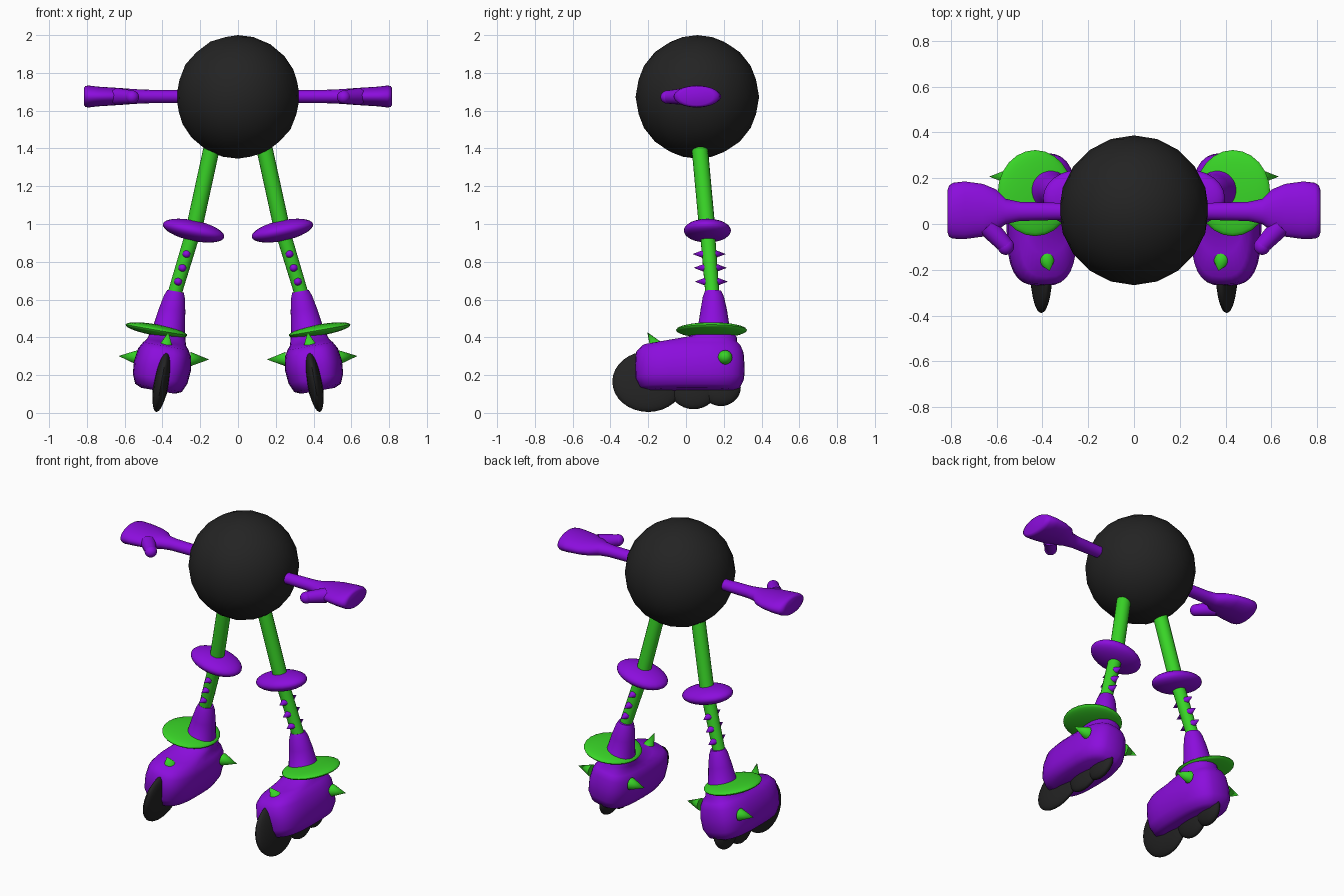
import bpy, bmesh, math
from mathutils import Matrix, Vector

cube = bpy.data.objects.get("Cube")
if cube:
    bpy.data.objects.remove(cube, do_unlink=True)


def material(name, rgb):
    m = bpy.data.materials.new(name)
    m.use_nodes = True
    m.diffuse_color = (*rgb, 1)
    m.node_tree.nodes["Principled BSDF"].inputs["Base Color"].default_value = (*rgb, 1)
    return m


BLACK = material("black", (0.017, 0.017, 0.017))
GREEN = material("green", (0.04, 0.66, 0.02))
PURPLE = material("purple", (0.26, 0.004, 0.72))


def finish(name, bm, mat, matrix, angle=50):
    """Place the mesh, fix its normals and shade it smooth."""
    bm.transform(matrix)
    bmesh.ops.recalc_face_normals(bm, faces=bm.faces)
    mesh = bpy.data.meshes.new(name)
    bm.to_mesh(mesh)
    bm.free()
    mesh.materials.append(mat)
    ob = bpy.data.objects.new(name, mesh)
    bpy.context.collection.objects.link(ob)
    bpy.ops.object.select_all(action="DESELECT")
    ob.select_set(True)
    bpy.context.view_layer.objects.active = ob
    bpy.ops.object.shade_smooth_by_angle(angle=math.radians(angle))
    return ob


def ellipsoid(name, mat, frame, center, radii):
    bm = bmesh.new()
    bmesh.ops.create_uvsphere(bm, u_segments=24, v_segments=16, radius=1)
    finish(name, bm, mat, frame @ Matrix.Translation(center) @ Matrix.Diagonal((*radii, 1)))


def cone(name, mat, frame, start, end, r1, r2, sides=16):
    """Cone or cylinder running from start to end."""
    start, end = Vector(start), Vector(end)
    axis = end - start
    bm = bmesh.new()
    bmesh.ops.create_cone(bm, cap_ends=True, segments=sides, radius1=r1, radius2=r2, depth=axis.length)
    turn = axis.to_track_quat("Z", "Y").to_matrix().to_4x4()
    finish(name, bm, mat, frame @ Matrix.Translation((start + end) / 2) @ turn)


def loft(name, mat, frame, rings, place, sides=32):
    """Skin superellipse rings; each is (height, shift, radius a, radius b, power)."""
    bm = bmesh.new()
    loops = []
    for h, shift, a, b, power in rings:
        loop = []
        for i in range(sides):
            t = math.tau * i / sides
            c, s = math.cos(t), math.sin(t)
            u = math.copysign(abs(c) ** (2 / power), c) * a
            v = math.copysign(abs(s) ** (2 / power), s) * b + shift
            loop.append(bm.verts.new(place(h, u, v)))
        loops.append(loop)
    for lo, hi in zip(loops, loops[1:]):
        for i in range(sides):
            j = (i + 1) % sides
            bm.faces.new((lo[i], lo[j], hi[j], hi[i]))
    bm.faces.new(loops[0])
    bm.faces.new(loops[-1])
    finish(name, bm, mat, frame, 60)


# Round body
bm = bmesh.new()
bmesh.ops.create_icosphere(bm, subdivisions=3, radius=0.327)
finish("body", bm, BLACK, Matrix.Translation((0, 0.06, 1.673)))

FOOT_RINGS = [
    (0.115, 0.03, 0.09, 0.22, 3), (0.13, 0.02, 0.125, 0.265, 3),
    (0.18, 0.02, 0.147, 0.288, 3), (0.25, 0.02, 0.153, 0.29, 3),
    (0.32, 0.02, 0.142, 0.285, 3), (0.355, 0.03, 0.122, 0.26, 3),
    (0.375, 0.07, 0.105, 0.20, 2.6), (0.40, 0.14, 0.098, 0.13, 2.2),
    (0.45, 0.147, 0.085, 0.085, 2), (0.55, 0.147, 0.07, 0.07, 2),
    (0.62, 0.145, 0.056, 0.056, 2), (0.65, 0.144, 0.044, 0.044, 2),
]
ARM_RINGS = [
    (0.28, 0.055, 0.034, 0.036, 2), (0.50, 0.055, 0.036, 0.042, 2),
    (0.56, 0.055, 0.04, 0.055, 2), (0.60, 0.06, 0.043, 0.09, 2),
    (0.66, 0.06, 0.047, 0.115, 2), (0.74, 0.06, 0.052, 0.126, 2),
    (0.79, 0.058, 0.058, 0.122, 2), (0.808, 0.056, 0.056, 0.112, 2),
    (0.815, 0.055, 0.045, 0.09, 2),
]
HIP, KNEE, ANKLE = Vector((0.14, 0.073, 1.4)), Vector((0.235, 0.113, 0.965)), Vector((0.345, 0.142, 0.6))
FRONT = Vector((0, -1, 0))

for side, sign in (("left", 1), ("right", -1)):
    world = Matrix.Diagonal((sign, 1, 1, 1))

    # Arm with mitten hand and thumb
    loft(side + "_arm", PURPLE, world, ARM_RINGS, lambda h, u, v: (h, v, 1.675 + u))
    cone(side + "_thumb", PURPLE, world, (0.64, -0.01, 1.675), (0.56, -0.095, 1.672), 0.045, 0.035)
    ellipsoid(side + "_thumb_tip", PURPLE, world, (0.56, -0.097, 1.672), (0.036, 0.038, 0.035))

    # Leg with knee pad
    cone(side + "_thigh", GREEN, world, HIP, KNEE, 0.043, 0.043)
    cone(side + "_shin", GREEN, world, KNEE, ANKLE, 0.04, 0.037)
    knee = world @ Matrix.Translation(KNEE) @ Matrix.Rotation(math.radians(-12), 4, "Y")
    ellipsoid(side + "_knee_pad", PURPLE, knee, (0, 0, 0), (0.166, 0.125, 0.054))

    # Shin studs, front and back
    for i in range(3):
        p = KNEE.lerp(ANKLE, 0.34 + 0.2 * i)
        for face, out in (("front", FRONT), ("back", -FRONT)):
            cone(f"{side}_{face}_stud_{i + 1}", PURPLE, world, p + out * 0.03, p + out * 0.088, 0.022, 0)

    # Skate boot, leaning outwards at the sole
    foot = (world @ Matrix.Translation((0.4, 0, 0.25)) @ Matrix.Rotation(math.radians(-10), 4, "Y")
            @ Matrix.Translation((0, 0, -0.25)))
    loft(side + "_boot", PURPLE, foot, FOOT_RINGS, lambda h, u, v: (u, v, h))
    ellipsoid(side + "_ankle_disc", GREEN, foot, (0.064, 0.135, 0.43), (0.166, 0.188, 0.03))

    # Boot spikes
    cone(side + "_toe_spike", GREEN, foot, (0, -0.145, 0.335), (0, -0.205, 0.43), 0.045, 0)
    cone(side + "_outer_spike", GREEN, foot, (0.14, 0.207, 0.27), (0.238, 0.207, 0.26), 0.038, 0)
    cone(side + "_inner_spike", GREEN, foot, (-0.14, 0.207, 0.31), (-0.238, 0.207, 0.325), 0.038, 0)

    # Wheels in line
    for part, y, z, ry, rz in (("front", -0.2, 0.166, 0.19, 0.163),
                               ("middle", 0.04, 0.15, 0.135, 0.132),
                               ("rear", 0.185, 0.135, 0.105, 0.1)):
        ellipsoid(f"{side}_{part}_wheel", BLACK, foot, (-0.01, y, z), (0.04, ry, rz))
